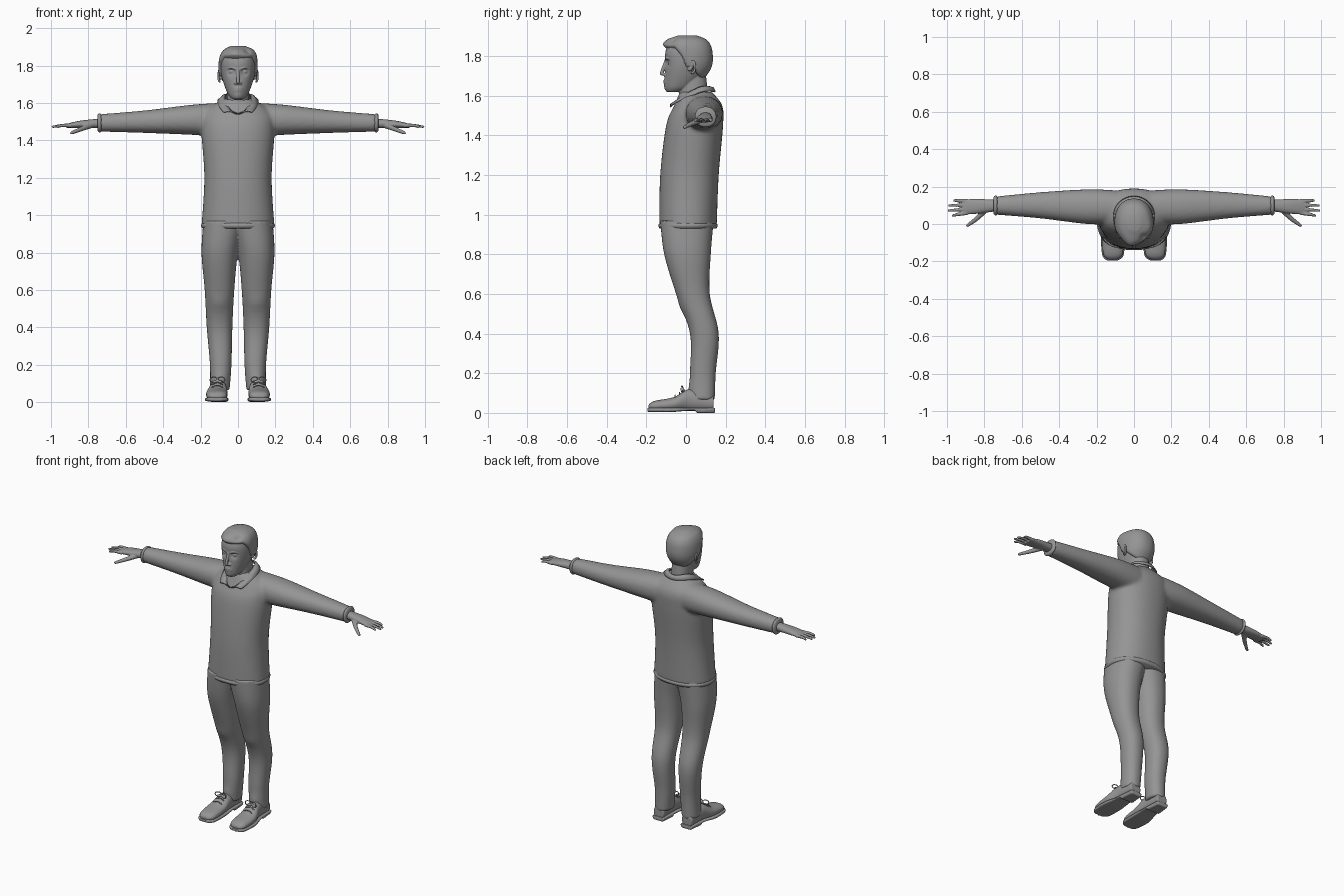
import bpy, bmesh
from math import cos, sin, pi, exp, copysign
from mathutils import Vector

if "Cube" in bpy.data.objects:
    bpy.data.objects.remove(bpy.data.objects["Cube"])

TONE = (0.3, 0.3, 0.3, 1)
grey = bpy.data.materials.new("plain grey")
grey.diffuse_color = TONE
grey.use_nodes = True
grey.node_tree.nodes["Principled BSDF"].inputs["Base Color"].default_value = TONE


def spline(rows, steps):
    """Smooth interpolation through key rows."""
    rows = [Vector(row) for row in rows]
    result = []
    for i, (start, end) in enumerate(zip(rows, rows[1:])):
        before = rows[i - 1] if i else start
        after = rows[min(i + 2, len(rows) - 1)]
        for k in range(steps):
            t = k / steps
            blend = t * t * (3 - 2 * t)
            result.append(start.lerp(end, blend)
                          + (end - before) / 2 * t * (1 - t) ** 2
                          - (after - start) / 2 * t * t * (1 - t))
    return result + [rows[-1]]


def loft(bm, axis, rows, sides=64, steps=8, power=2.2, flip=1):
    """Skin of rounded sections; a row is position, then low and high of the two other axes."""
    rings = []
    for position, a_low, a_high, b_low, b_high in spline(rows, steps):
        ring = []
        for i in range(sides):
            angle = 2 * pi * i / sides
            c, s = [copysign(abs(w) ** (2 / power), w) for w in (cos(angle), sin(angle))]
            point = [(a_low + a_high + (a_high - a_low) * c) / 2,
                     (b_low + b_high + (b_high - b_low) * s) / 2]
            point.insert(axis, position)
            point[0] *= flip
            ring.append(bm.verts.new(point))
        rings.append(ring)
    for low, high in zip(rings, rings[1:]):
        for i in range(sides):
            bm.faces.new((low[i - 1], low[i], high[i], high[i - 1]))
    bm.faces.new(rings[0])
    bm.faces.new(rings[-1])
    return [vert for ring in rings for vert in ring]


def symmetric(rows):
    """Rows of height, half width, front and back."""
    return [(z, -half, half, front, back) for z, half, front, back in rows]


def band(bm, axis, start, length, a_low, a_high, b_low, b_high, bulge=.008):
    """Rolled edge around an opening."""
    rows = []
    for k in range(7):
        grow = bulge * sin(pi * k / 6)
        rows.append((start + length * k / 6, a_low - grow, a_high + grow,
                     b_low - grow, b_high + grow))
    loft(bm, axis, rows, steps=1)


def stroke(bm, radius, points, taper=1.0, steps=8):
    """Chain of balls along a path, thinning by the taper."""
    path = spline(points, steps)
    for i, place in enumerate(path):
        size = radius * (1 + (taper - 1) * i / (len(path) - 1))
        ball = bmesh.ops.create_icosphere(bm, subdivisions=2, radius=size)
        bmesh.ops.translate(bm, vec=place, verts=ball["verts"])


def dab(verts, centre, radius, push):
    """Push the surface near a point, with soft falloff."""
    for vert in verts:
        distance = (vert.co - Vector(centre)).length
        vert.co += Vector(push) * exp(-(distance / radius) ** 2)


def finish(name, bm, voxel=0.0, smooth=0, mirror=False, thickness=0.0):
    bmesh.ops.recalc_face_normals(bm, faces=bm.faces)
    mesh = bpy.data.meshes.new(name)
    bm.to_mesh(mesh)
    bm.free()
    mesh.materials.append(grey)
    mesh.shade_smooth()
    part = bpy.data.objects.new(name, mesh)
    bpy.context.collection.objects.link(part)
    if thickness:
        part.modifiers.new("thickness", "SOLIDIFY").thickness = thickness
    if mirror:
        part.modifiers.new("mirror", "MIRROR").use_mirror_merge = False
    if voxel:
        remesh = part.modifiers.new("blend", "REMESH")
        remesh.mode = "VOXEL"
        remesh.voxel_size = voxel
        remesh.use_smooth_shade = True
    if smooth:
        soften = part.modifiers.new("soften", "SMOOTH")
        soften.factor = 0.5
        soften.iterations = smooth


# Sweater: torso and sleeves blended together
bm = bmesh.new()
loft(bm, 2, symmetric([
    (.94, .195, -.135, .155), (1.2, .18, -.13, .165), (1.45, .195, -.1, .187),
    (1.55, .18, -.06, .183), (1.62, .08, -.03, .13)]))
for side in (1, -1):
    loft(bm, 0, [(.1, 0, .18, 1.42, 1.6), (.25, 0, .185, 1.43, 1.59),
                 (.5, .03, .17, 1.44, 1.56), (.74, .05, .147, 1.447, 1.54)], flip=side)
finish("sweater", bm, voxel=.01, smooth=6)

# Hem and cuffs
bm = bmesh.new()
band(bm, 2, .93, .03, -.19, .19, -.132, .152)
finish("sweater_hem", bm)
bm = bmesh.new()
band(bm, 0, .73, .02, .053, .145, 1.45, 1.537)
finish("cuffs", bm, mirror=True)


# Shirt collar: folded strip around the neck ending in two points
def collar_edge(turn, half_width, back, front, height):
    c, s = cos(turn * pi), sin(turn * pi)
    return Vector((half_width * s, .045 + c * (back if c > 0 else front),
                   height + .05 * c - .04 * c * c))


bm = bmesh.new()
previous = None
for i in range(-24, 25):
    turn = i / 24
    top = collar_edge(turn, .07, .085, .125, 1.635)
    low = collar_edge(turn * .75, .11, .105, .175, 1.61)
    fold = (top + low) / 2 + Vector((0, 0, .01))
    column = [bm.verts.new(point) for point in (top, fold, low)]
    if previous:
        for k in (0, 1):
            bm.faces.new((previous[k], previous[k + 1], column[k + 1], column[k]))
    previous = column
finish("shirt_collar", bm, thickness=.007)

# Trousers: two legs that merge at the hips, with soft knee and ankle folds
bm = bmesh.new()
leg = loft(bm, 2, [
    (.065, .045, .15, .02, .145), (.2, .035, .15, .02, .15), (.4, .03, .167, .02, .165),
    (.6, .02, .178, -.05, .12), (.8, 0, .195, -.11, .125), (.97, -.04, .185, -.13, .14)])
for height in (.12, .54):
    dab(leg, (.1, 0, height), .04, (0, -.01, 0))
finish("trousers", bm, voxel=.008, smooth=4, mirror=True)

# Shoes: upper, sole following the upper, and heel block
upper = [(-.19, .09, .14, .02, .04), (-.16, .06, .165, .01, .06), (-.06, .055, .17, .01, .08),
         (.02, .06, .15, .01, .12), (.14, .065, .14, .01, .09)]
bm = bmesh.new()
loft(bm, 1, upper)
finish("shoe_uppers", bm, voxel=.006, smooth=3, mirror=True)
bm = bmesh.new()
welt = .005
sole = [(y + copysign(welt, y), inner - welt, outer + welt, welt if y < 0 else .012, .026)
        for y, inner, outer, *_ in upper]
loft(bm, 1, sole, power=5)
loft(bm, 1, [(.05, .055, .15, 0, .02), (.147, .065, .14, 0, .02)], power=5)
finish("shoe_soles", bm, voxel=.005, smooth=1, mirror=True)

# Shoe laces: three crossings and a bow of two loops
middle = .11
bm = bmesh.new()
for k in range(3):
    y, z = .022 * k - .055, .014 * k + .08
    stroke(bm, .004, [(middle - .03, y, z), (middle, y, z + .01), (middle + .03, y, z)])
for side in (1, -1):
    loop = [i * pi / 4 for i in range(9)]
    stroke(bm, .004, [(middle + side * .02 * (1 - cos(a)), -.015 - .01 * (1 - cos(a)) / 2,
                       .12 + .015 * sin(a)) for a in loop], steps=3)
finish("shoe_laces", bm, voxel=.004, mirror=True)

# Hands: palm, four fingers in a fan and the thumb
bm = bmesh.new()
loft(bm, 0, [(.72, .07, .128, 1.465, 1.518), (.84, .055, .134, 1.466, 1.506),
             (.915, .05, .13, 1.466, 1.489)])
for finger in range(4):
    root, tip = .058 + .022 * finger, .045 + .027 * finger
    reach = .992 - .012 * (finger - 1.4) ** 2
    stroke(bm, .0115, [(.895, root, 1.479), (.94, (root + tip) / 2, 1.48), (reach, tip, 1.473)],
           taper=.6)
stroke(bm, .017, [(.79, .08, 1.48), (.84, .03, 1.46), (.89, -.008, 1.44)], taper=.5, steps=12)
finish("hands", bm, voxel=.004, smooth=2, mirror=True)

# Head: skull with chin, mouth and eye sockets pressed into it
skull_rows = symmetric([
    (1.62, .03, -.095, -.03), (1.65, .055, -.104, .04), (1.74, .087, -.104, .114),
    (1.82, .092, -.104, .122), (1.87, .074, -.08, .1), (1.893, .035, -.035, .05)])
bm = bmesh.new()
skull = loft(bm, 2, skull_rows, sides=80)
for height in (1.636, 1.672):
    dab(skull, (0, -.105, height), .023, (0, -.006, 0))
for side in (1, -1):
    dab(skull, (side * .036, -.098, 1.768), .02, (0, .016, 0))
# eye, brow, nostril and ear on each side
for side in (1, -1):
    stroke(bm, .013, [(side * .034, -.08, 1.767), (side * .038, -.08, 1.767)], steps=2)
    stroke(bm, .007, [(side * .014, -.1, 1.783), (side * .036, -.096, 1.789),
                      (side * .06, -.076, 1.783)], taper=.8)
    stroke(bm, .007, [(0, -.112, 1.707), (side * .015, -.108, 1.706)], steps=3)
    rim = [i * pi / 6 for i in range(-3, 8)]
    stroke(bm, .007, [(side * (.098 + .006 * cos(a)), .03 + .016 * cos(a), 1.745 + .03 * sin(a))
                      for a in rim], steps=3)
    stroke(bm, .011, [(side * .092, .022, 1.735), (side * .093, .03, 1.76)], steps=4)
# nose, lips and neck
stroke(bm, .008, [(0, -.1, 1.782), (0, -.118, 1.73), (0, -.122, 1.712)], taper=1.3)
for height in (1.666, 1.677):
    stroke(bm, .006, [(-.022, -.099, height), (0, -.108, height), (.022, -.099, height)])
loft(bm, 2, symmetric([(1.53, .066, -.04, .1), (1.6, .06, -.037, .11), (1.71, .058, -.02, .1)]))
finish("head", bm, voxel=.0035, smooth=3)


# Hair: swollen skull that dives under the skin below the hairline
def hairline(y):
    sideburn = .03 * exp(-(y / .015) ** 2)
    return max(1.66, min(1.84, 1.77 - 1.2 * y)) - sideburn


bm = bmesh.new()
hair = loft(bm, 2, skull_rows, sides=96, steps=14)
crown = Vector((0, .01, 1.77))
for vert in hair:
    above = min(1, max(0, (vert.co.z - hairline(vert.co.y)) / .012 + .5))
    blend = above * above * (3 - 2 * above)
    vert.co += (vert.co - crown).normalized() * (.042 * blend - .03)
dab(hair, (-.02, -.1, 1.865), .04, (0, -.014, .004))
dab(hair, (.05, -.07, 1.88), .018, (0, .006, -.009))
dab(hair, (.08, -.02, 1.86), .04, (.006, 0, .004))
finish("hair", bm, smooth=3)
